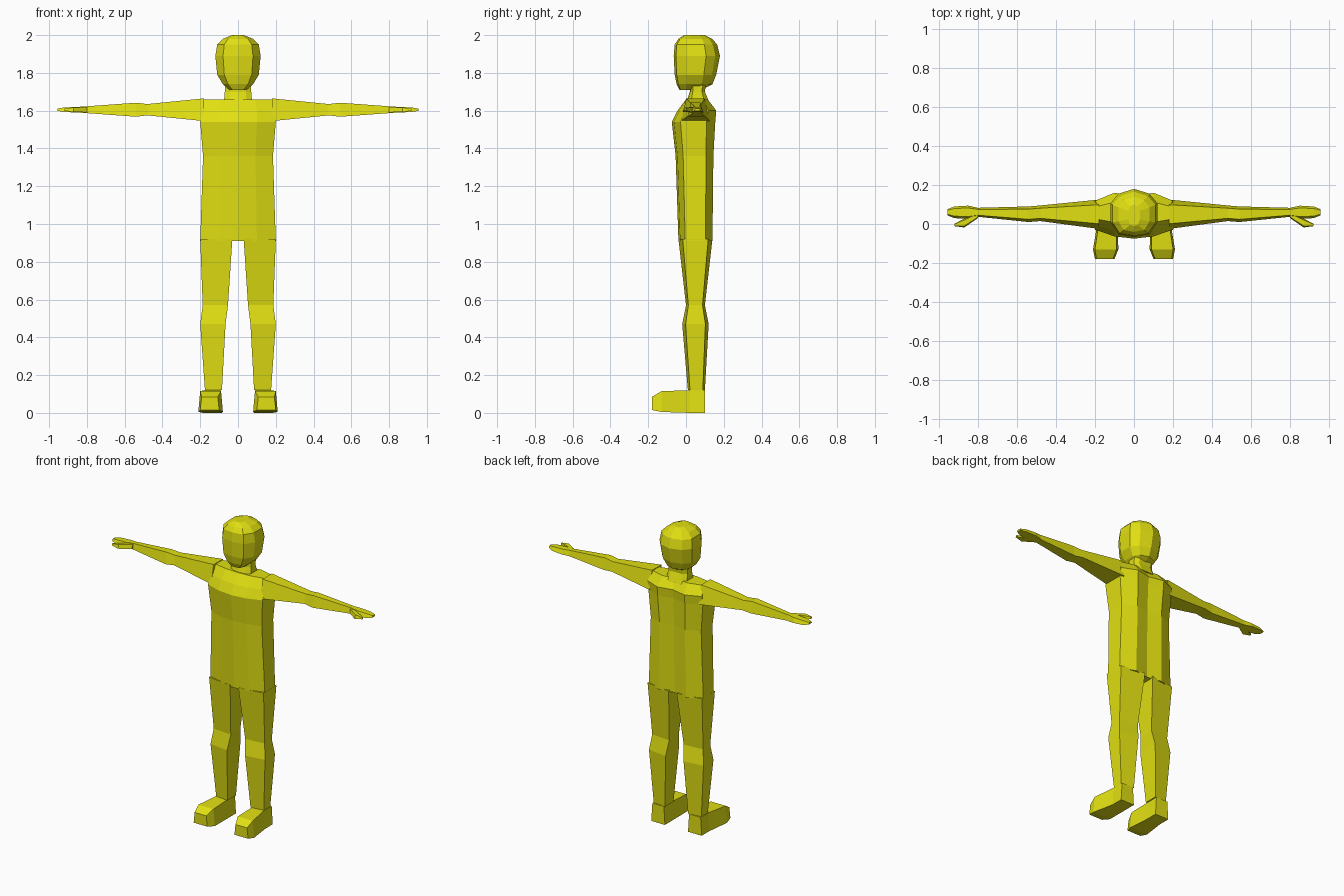
import bpy
import bmesh

cube = bpy.data.objects.get("Cube")
if cube:
    bpy.data.objects.remove(cube, do_unlink=True)

shade = (0.75, 0.74, 0.006, 1)
yellow = bpy.data.materials.new("yellow")
yellow.use_nodes = True
yellow.diffuse_color = shade
yellow.node_tree.nodes["Principled BSDF"].inputs["Base Color"].default_value = shade


def loft(name, rings):
    """Skin a list of equal-length rings and cap both ends."""
    bm = bmesh.new()
    rows = [[bm.verts.new(point) for point in ring] for ring in rings]
    for lower, upper in zip(rows, rows[1:]):
        for i in range(len(lower)):
            bm.faces.new((lower[i - 1], lower[i], upper[i], upper[i - 1]))
    bm.faces.new(rows[0])
    bm.faces.new(rows[-1])
    bmesh.ops.recalc_face_normals(bm, faces=bm.faces)
    mesh = bpy.data.meshes.new(name)
    bm.to_mesh(mesh)
    bm.free()
    mesh.materials.append(yellow)
    part = bpy.data.objects.new(name, mesh)
    bpy.context.collection.objects.link(part)
    return part


def body_part(name, stations, inner, side, hollow):
    """Loft bevelled outlines from height, half width, front and back.

    A positive hollow grooves the middle of the back, a negative one rounds it.
    """
    rings = []
    for z, width, front, back in stations:
        depth = back - front
        middle = back - max(hollow, 0) * depth
        shoulder = back + min(hollow, 0) * depth
        half = [
            (inner * width, front + depth / 20),
            (width, front + side * depth),
            (width, back - side * depth),
            (inner * width, shoulder),
        ]
        mirrored = [(-x, y) for x, y in reversed(half)]
        outline = [(0, front)] + half + [(0, middle)] + mirrored
        rings.append([(x, y, z) for x, y in outline])
    return loft(name, rings)


def limb_pair(name, axes, stations, taper):
    """Loft four-sided sections along the last axis, then mirror them.

    Each station is: along, centre u, centre v, half u, half v.
    The section narrows by the taper on its positive v side.
    """
    rings = []
    for along, u, v, half_u, half_v in stations:
        narrow = half_u * taper
        corners = [
            (u - half_u, v - half_v),
            (u + half_u, v - half_v),
            (u + narrow, v + half_v),
            (u - narrow, v + half_v),
        ]
        ring = []
        for corner in corners:
            place = dict(zip(axes, (*corner, along)))
            ring.append((place["x"], place["y"], place["z"]))
        rings.append(ring)
    limb = loft(name, rings)
    mirror = limb.modifiers.new("mirror", "MIRROR")
    mirror.use_mirror_merge = False
    return limb


# Torso with a grooved back and sloping shoulders
body_part("torso", [
    (0.91, 0.2, -0.04, 0.14),
    (1.36, 0.185, -0.055, 0.145),
    (1.54, 0.2, -0.075, 0.155),
    (1.6, 0.2, -0.045, 0.16),
    (1.66, 0.18, 0, 0.115),
], inner=0.5, side=0.2, hollow=0.1)

# Neck
body_part("neck", [
    (1.64, 0.075, 0, 0.125),
    (1.7, 0.07, 0.02, 0.1),
    (1.78, 0.07, 0.02, 0.11),
], inner=0.6, side=0.2, hollow=0)

# Faceted head
body_part("head", [
    (1.71, 0.045, -0.035, 0.08),
    (1.74, 0.08, -0.05, 0.14),
    (1.79, 0.11, -0.06, 0.16),
    (1.89, 0.12, -0.065, 0.18),
    (1.95, 0.11, -0.06, 0.165),
    (1.98, 0.08, -0.04, 0.14),
    (2, 0.03, -0.01, 0.1),
], inner=0.66, side=0.3, hollow=-0.1)

# Outstretched arms, flat hands and forward thumbs share one height
arm_height = 1.605
arm_parts = {
    "arms": [
        (0.18, 0.05, 0.075, 0.06),
        (0.48, 0.055, 0.04, 0.03),
        (0.54, 0.05, 0.04, 0.037),
        (0.8, 0.06, 0.023, 0.018),
    ],
    "hands": [
        (0.8, 0.06, 0.023, 0.018),
        (0.85, 0.06, 0.034, 0.015),
        (0.92, 0.06, 0.03, 0.012),
        (0.955, 0.06, 0.016, 0.006),
    ],
    "thumbs": [
        (0.8, 0.045, 0.015, 0.014),
        (0.87, 0.005, 0.023, 0.012),
        (0.92, -0.005, 0.006, 0.005),
    ],
}
for name, stations in arm_parts.items():
    sections = [(x, y, arm_height, deep, tall) for x, y, deep, tall in stations]
    limb_pair(name, "yzx", sections, taper=0.65)

# Legs with narrow knees
limb_pair("legs", "yxz", [
    (0.12, 0.055, 0.13, 0.045, 0.045),
    (0.47, 0.05, 0.133, 0.07, 0.067),
    (0.57, 0.05, 0.12, 0.05, 0.067),
    (0.92, 0.05, 0.115, 0.09, 0.085),
], taper=0.75)

# Feet with bevelled toes
limb_pair("feet", "xzy", [
    (0.1, 0.135, 0.06, 0.05, 0.06),
    (0.02, 0.135, 0.06, 0.05, 0.06),
    (-0.13, 0.145, 0.06, 0.065, 0.055),
    (-0.18, 0.15, 0.05, 0.05, 0.035),
], taper=0.85)
